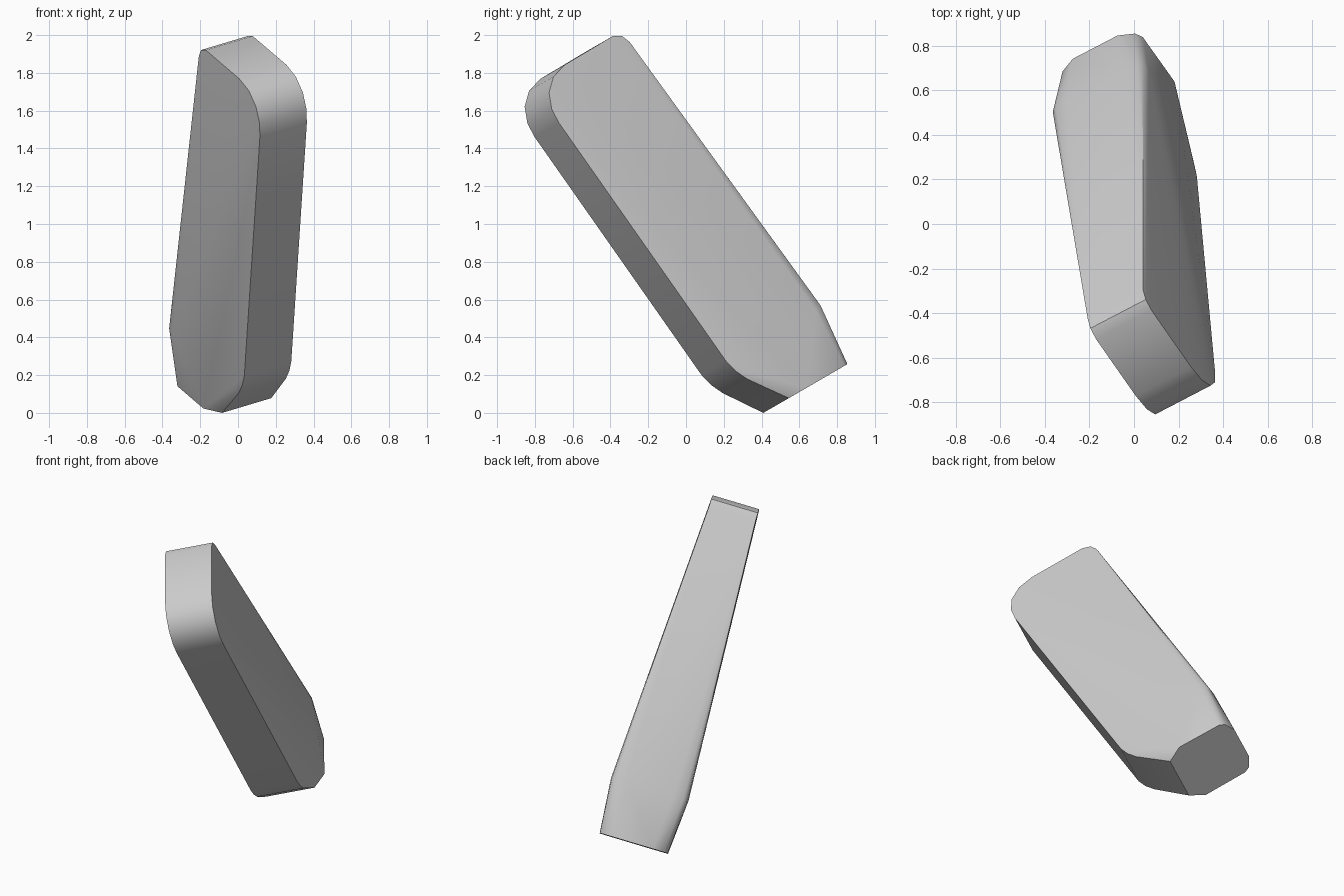
import bpy, bmesh, math
from mathutils import Matrix, Vector

cube = bpy.data.objects.get("Cube")
if cube:
    bpy.data.objects.remove(cube, do_unlink=True)

# Flat grey material
grey = bpy.data.materials.new("plain_grey")
grey.use_nodes = True
colour = (0.6, 0.6, 0.6, 1)
grey.diffuse_color = colour
grey.node_tree.nodes["Principled BSDF"].inputs["Base Color"].default_value = colour

# Tilted frame of the block: along its length, thickness and width
length_axis = Vector((-0.056, 0.577, -0.815)).normalized()
thick_axis = Vector((0.857, 0.446, 0.257)).normalized()
width_axis = length_axis.cross(thick_axis)
frame = Matrix((length_axis, thick_axis, width_axis)).transposed()
MID = 0.26

# Thin outline with rounded corners: (length, width)
THIN = 0.145
outline = [(0.05, -0.21), (0.02, -0.187), (-0.05, -0.158), (-0.12, -0.145),
           (-1.664, -0.153), (-1.745, -0.165), (-1.825, -0.211), (-1.878, -0.29),
           (-1.892, -0.39), (-1.859, -0.733), (-1.83, -0.78), (-1.78, -0.797)]
half = [(u, THIN, w) for u, w in outline]

# Thick knee near the lower end: (half thickness, width)
half += [(-0.06, h, w) for h, w in [(0.15, -0.787), (0.21, -0.78), (0.235, -0.765), (0.241, -0.72)]]

# Lower end face with cut corners, slightly slanted: (half thickness, width)
end_face = [(0.117, -0.75), (0.19, -0.718), (0.21, -0.685), (0.213, -0.415), (0.152, -0.325)]
half += [(0.28 - 0.106 * (w + 0.75), h, w) for h, w in end_face]

# Mirror the points through the thickness and wrap them in a hull
bm = bmesh.new()
for u, h, w in half:
    for side in (-1, 1):
        bm.verts.new(frame @ Vector((u, MID + side * h, w)))
hull = bmesh.ops.convex_hull(bm, input=bm.verts)
unused = {v for v in hull["geom_interior"] if isinstance(v, bmesh.types.BMVert)}
bmesh.ops.delete(bm, geom=list(unused), context='VERTS')
bmesh.ops.dissolve_limit(bm, angle_limit=math.radians(0.5), verts=bm.verts, edges=bm.edges)
bmesh.ops.recalc_face_normals(bm, faces=bm.faces)

mesh = bpy.data.meshes.new("tapered_block")
bm.to_mesh(mesh)
bm.free()
mesh.materials.append(grey)
block = bpy.data.objects.new("tapered_block", mesh)
bpy.context.collection.objects.link(block)

# Stand on the ground, centred
lo = [min(v.co[i] for v in mesh.vertices) for i in range(3)]
hi = [max(v.co[i] for v in mesh.vertices) for i in range(3)]
mesh.transform(Matrix.Translation((-(lo[0] + hi[0]) / 2, -(lo[1] + hi[1]) / 2, -lo[2])))

bpy.ops.object.select_all(action='DESELECT')
block.select_set(True)
bpy.context.view_layer.objects.active = block
bpy.ops.object.shade_smooth_by_angle(angle=math.radians(30))
